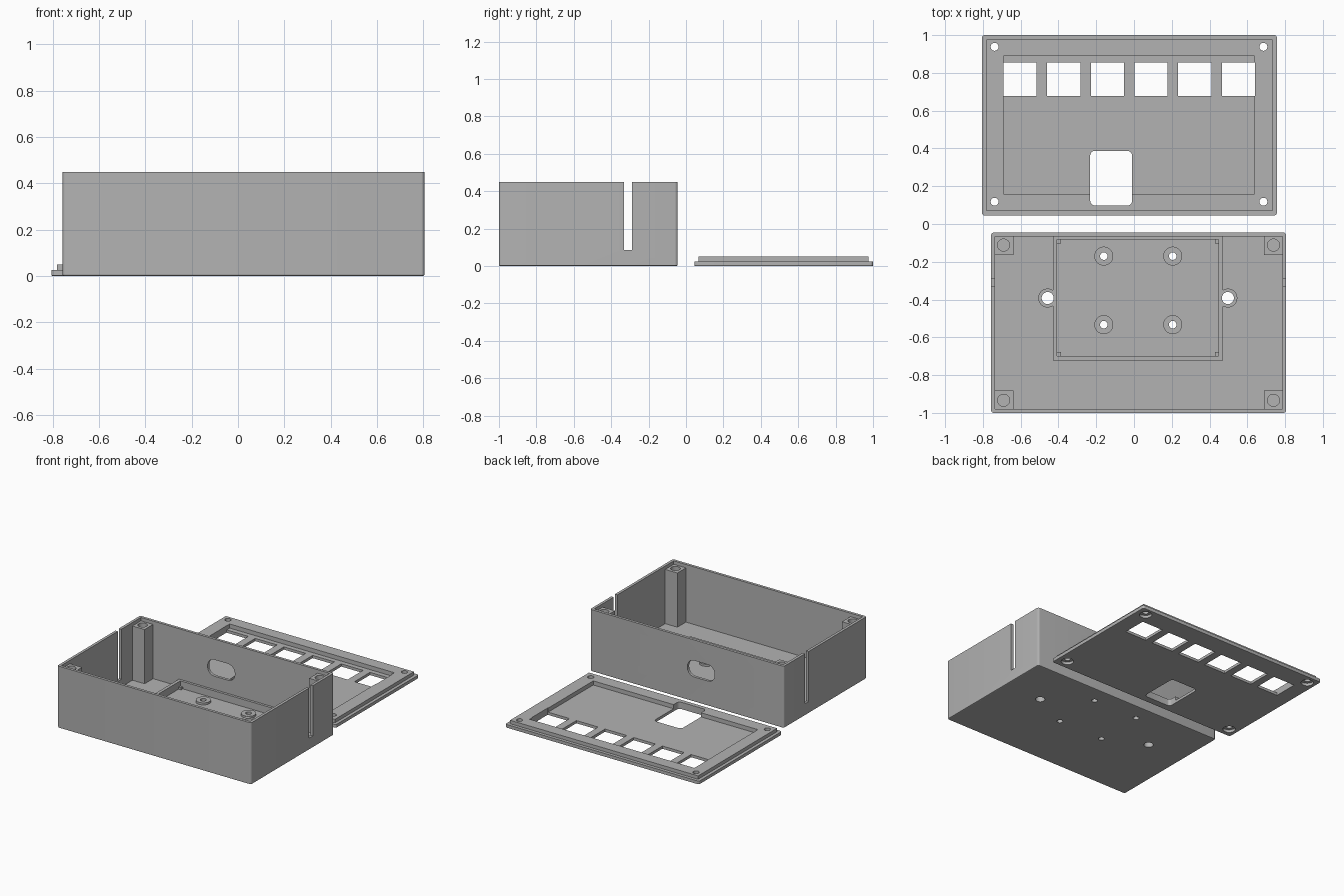
import bpy, bmesh, math
from mathutils import Matrix

if "Cube" in bpy.data.objects:
    bpy.data.objects.remove(bpy.data.objects["Cube"], do_unlink=True)

grey = bpy.data.materials.new("matte grey plastic")
grey.use_nodes = True
colour = (0.45, 0.45, 0.45, 1)
grey.diffuse_color = colour
grey.node_tree.nodes["Principled BSDF"].inputs["Base Color"].default_value = colour


def make(name, bm):
    me = bpy.data.meshes.new(name)
    bmesh.ops.recalc_face_normals(bm, faces=bm.faces[:])
    bm.to_mesh(me)
    bm.free()
    me.materials.append(grey)
    ob = bpy.data.objects.new(name, me)
    bpy.context.collection.objects.link(ob)
    return ob


def block(name, x0, x1, y0, y1, z0, z1, r=0, axis=2, foot=0):
    """Box, optionally with rounded edges along one axis and a softened foot."""
    bm = bmesh.new()
    bmesh.ops.create_cube(bm, size=1)
    for v in bm.verts:
        v.co.x = x1 if v.co.x > 0 else x0
        v.co.y = y1 if v.co.y > 0 else y0
        v.co.z = z1 if v.co.z > 0 else z0
    if r:
        edges = [e for e in bm.edges
                 if abs((e.verts[0].co - e.verts[1].co).normalized()[axis]) > 0.9]
        bmesh.ops.bevel(bm, geom=edges, offset=r, segments=5, profile=0.5, affect='EDGES')
    if foot:
        edges = [e for e in bm.edges if all(abs(v.co.z - z0) < 1e-5 for v in e.verts)]
        bmesh.ops.bevel(bm, geom=edges, offset=foot, segments=2, profile=0.5, affect='EDGES')
    return make(name, bm)


def rod(name, x, y, r, z0, z1):
    bm = bmesh.new()
    bmesh.ops.create_cone(bm, cap_ends=True, segments=40, radius1=r, radius2=r, depth=z1 - z0,
                          matrix=Matrix.Translation((x, y, (z0 + z1) / 2)))
    return make(name, bm)


def combine(ob, others, operation='DIFFERENCE'):
    """Cut or join helper solids into a part, then delete the helpers."""
    for other in others:
        mod = ob.modifiers.new("shape", 'BOOLEAN')
        mod.operation, mod.solver, mod.object = operation, 'EXACT', other
    bpy.context.view_layer.update()
    me = bpy.data.meshes.new_from_object(ob.evaluated_get(bpy.context.evaluated_depsgraph_get()))
    ob.modifiers.clear()
    ob.data = me
    me.name = ob.name
    for other in others:
        bpy.data.objects.remove(other, do_unlink=True)


# Shared layout
BX0, BX1, BY0, BY1, H = -0.757, 0.805, -1.0, -0.045, 0.45
WALL, FLOOR, RIM, SEAT = 0.02, 0.03, 0.083, 0.045
boss_spots = [(x, y) for x in (-0.16, 0.205) for y in (-0.17, -0.533)]
ear_spots = [(x, -0.392) for x in (-0.457, 0.497)]

# Case shell: hollow, cable slots in both sides, opening in the back, screw holes in the floor
case = block("case_shell", BX0, BX1, BY0, BY1, 0, H, r=0.015, foot=0.006)
combine(case, [block("hollow", BX0 + WALL, BX1 - WALL, BY0 + WALL, BY1 - WALL, FLOOR, H + 0.1),
               block("slots", BX0 - 0.1, BX1 + 0.1, -0.331, -0.289, 0.085, H + 0.1),
               block("port", -0.2, 0.02, BY1 - 0.06, BY1 + 0.03, 0.18, 0.30, r=0.055, axis=1)]
        + [rod("hole", x, y, 0.02, -0.05, 0.2) for x, y in boss_spots]
        + [rod("hole", x, y, 0.032, -0.05, 0.2) for x, y in ear_spots])

# Corner screw posts with blind holes
P, SINK = 0.103, 0.005
for side, x in (("right", BX0 + WALL - SINK), ("left", BX1 - WALL - P + SINK)):
    for end, y in (("front", BY0 + WALL - SINK), ("back", BY1 - WALL - P + SINK)):
        post = block(f"{end}_{side}_post", x, x + P, y, y + P, FLOOR - SINK, H - 0.025)
        combine(post, [rod("hole", x + P / 2, y + P / 2, 0.032, 0.2, H)])

# Raised board frame with two screw ears
FX0, FX1, FY0, FY1 = -0.43, 0.47, -0.722, -0.055
IX0, IX1, IY0, IY1 = -0.407, 0.448, -0.698, -0.083
frame = block("board_frame", FX0, FX1, FY0, FY1, FLOOR - SINK, RIM)
combine(frame, [rod("ear", x, y, 0.05, FLOOR - SINK, RIM) for x, y in ear_spots], 'UNION')
combine(frame, [block("inside", IX0, IX1, IY0, IY1, 0, 0.2)]
        + [rod("hole", x, y, 0.032, 0, 0.2) for x, y in ear_spots])

# Board supports: four bosses and small corner seats
for i, (x, y) in enumerate(boss_spots):
    boss = rod(f"board_boss_{i + 1}", x, y, 0.05, FLOOR - SINK, SEAT)
    combine(boss, [rod("hole", x, y, 0.02, 0, 0.2)])
S = 0.025
for side, x in (("right", IX0 - SINK), ("left", IX1 - S + SINK)):
    for end, y in (("front", IY0 - SINK), ("back", IY1 - S + SINK)):
        block(f"{end}_{side}_seat", x, x + S, y, y + S, FLOOR - SINK, SEAT)

# Lid: flange plus raised lip, recessed panel, windows and counterbored screw holes
LX0, LX1, LY0, LY1, T = -0.805, 0.757, 0.045, 1.0, 0.025
lid = block("lid", LX0, LX1, LY0, LY1, 0, T, r=0.015, foot=0.004)
combine(lid, [block("lip", LX0 + 0.023, LX1 - 0.023, LY0 + 0.023, LY1 - 0.023, 0.01, 2 * T)], 'UNION')
cuts = [block("recess", -0.69, 0.637, 0.158, 0.89, 0.02, 0.1),
        block("display_window", -0.232, -0.01, 0.098, 0.387, -0.1, 0.2, r=0.025)]
for i in range(6):
    x = -0.603 + 0.2312 * i
    cuts.append(block("key_window", x - 0.088, x + 0.088, 0.677, 0.855, -0.1, 0.2))
for x in (-0.738, 0.685):
    for y in (0.118, 0.938):
        cuts += [rod("hole", x, y, 0.021, -0.1, 0.2), rod("counterbore", x, y, 0.042, -0.1, 0.02)]
combine(lid, cuts)

# Smooth round surfaces, crisp edges
for ob in bpy.context.collection.objects:
    if ob.type == 'MESH' and ob.data.materials and ob.data.materials[0] == grey:
        ob.data.shade_smooth()
        ob.data.set_sharp_from_angle(angle=math.radians(15))
